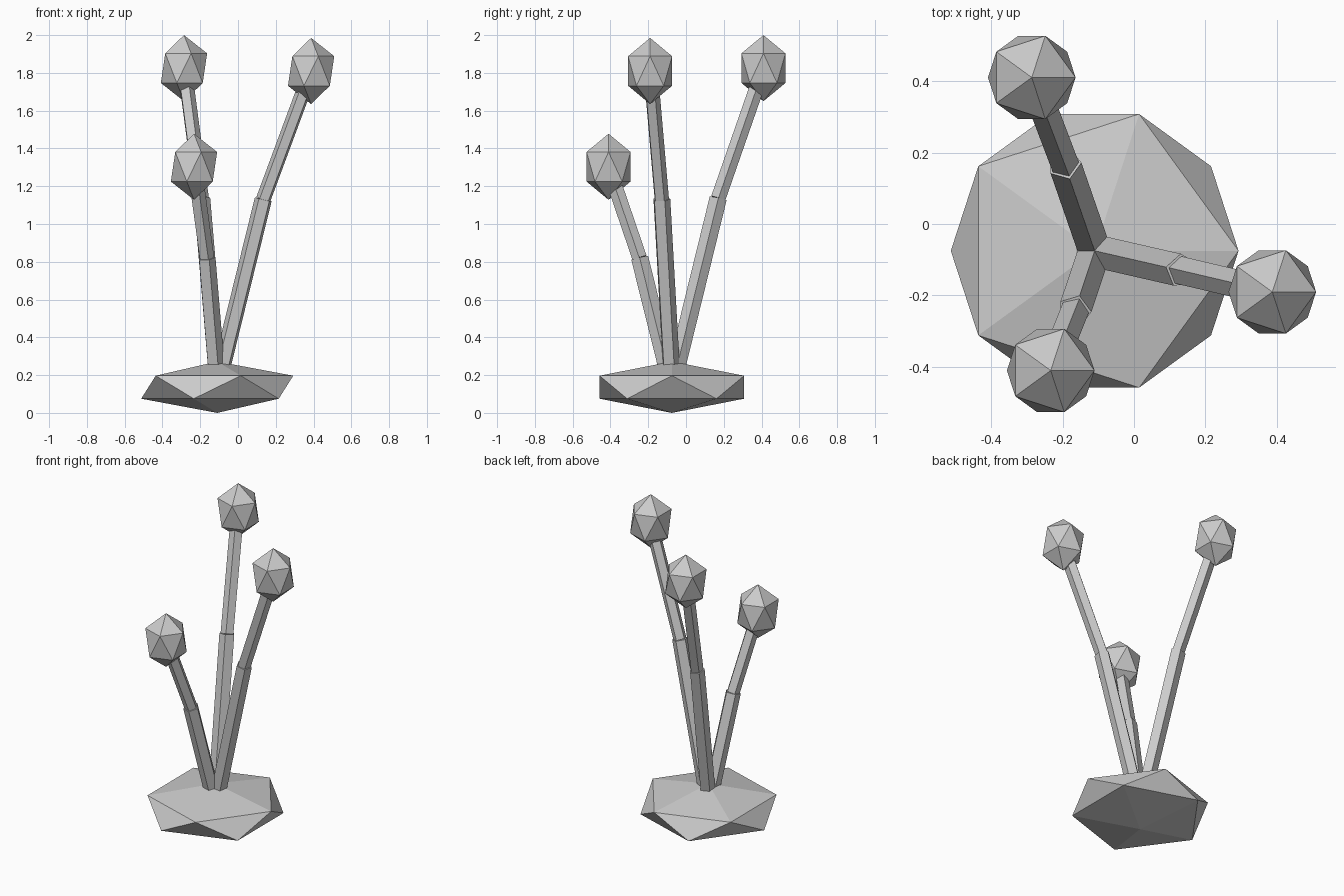
import bpy
from mathutils import Matrix, Vector

cube = bpy.data.objects.get("Cube")
if cube:
    bpy.data.objects.remove(cube, do_unlink=True)

# Single flat colour
grey = bpy.data.materials.new("stone_grey")
grey.use_nodes = True
colour = (0.6, 0.6, 0.6, 1)
grey.diffuse_color = colour
grey.node_tree.nodes["Principled BSDF"].inputs["Base Color"].default_value = colour


def finish(name):
    obj = bpy.context.object
    obj.name = name
    obj.data.materials.append(grey)
    return obj


def faceted_ball(name, centre, radius, half_height):
    """Stretched icosahedron."""
    bpy.ops.mesh.primitive_ico_sphere_add(subdivisions=1, radius=1, location=centre)
    finish(name).scale = (radius, radius, half_height)


def rod(name, start, end, radius):
    """Five-sided rod with one ridge turned to the inside of its lean."""
    start, end = Vector(start), Vector(end)
    axis = (end - start).normalized()
    side = axis.cross(Vector((0, 0, 1))).normalized()
    inner = side.cross(axis).normalized()
    if inner.z < 0:
        inner = -inner
    bpy.ops.mesh.primitive_cylinder_add(vertices=5, radius=radius, depth=(end - start).length)
    obj = finish(name)
    # The primitive's first ridge lies on its local +y
    turn = Matrix((inner.cross(axis), inner, axis)).transposed()
    obj.matrix_world = Matrix.Translation((start + end) / 2) @ turn.to_4x4()


# Flattened rock base
root = (-0.11, -0.075, 0.136)
faceted_ball("base_rock", root, 0.45, 0.136)

# Three bent stalks: elbow and bud centre
stalks = {
    "back": ((-0.195, 0.17, 1.135), (-0.286, 0.41, 1.825)),
    "left": ((0.135, -0.131, 1.13), (0.387, -0.19, 1.81)),
    "front": ((-0.167, -0.245, 0.82), (-0.233, -0.41, 1.303)),
}
for name, (elbow, bud) in stalks.items():
    rod(name + "_lower_stem", root, elbow, 0.048)
    rod(name + "_upper_stem", elbow, bud, 0.041)
    faceted_ball(name + "_bud", bud, 0.137, 0.175)
